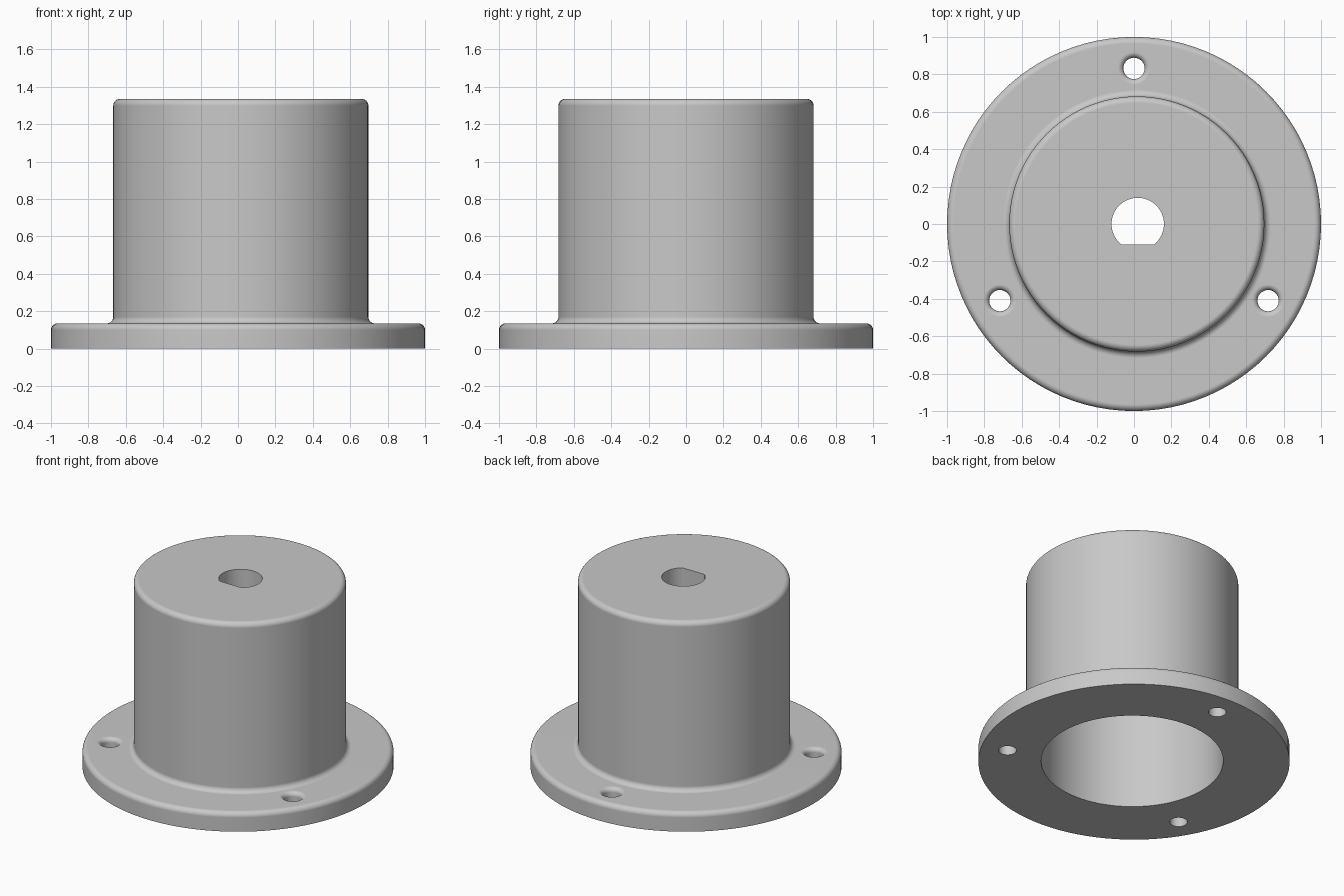
import bpy
import math

if "Cube" in bpy.data.objects:
    bpy.data.objects.remove(bpy.data.objects["Cube"], do_unlink=True)

TAU = math.tau
BODY_X = 0.015
FLANGE_TOP, HEIGHT = 0.135, 1.335
FILLET = 0.035

grey = bpy.data.materials.new("light grey")
grey.use_nodes = True
colour = (0.58, 0.58, 0.58, 1)
grey.diffuse_color = colour
grey.node_tree.nodes["Principled BSDF"].inputs["Base Color"].default_value = colour


def arc(r, z, radius, start, end, cx, steps=6):
    """Rounded corner in a profile, as (radius, height, centre x)."""
    angles = [math.radians(start + (end - start) * i / steps) for i in range(steps + 1)]
    return [(r + radius * math.cos(a), z + radius * math.sin(a), cx) for a in angles]


def lathe(name, profile, segments, floor_y=None):
    """Spin a profile about z and cap both ends; floor_y flattens one side."""
    verts, faces = [], []
    for r, z, cx in profile:
        for i in range(segments):
            a = TAU * i / segments
            y = r * math.sin(a)
            if floor_y is not None:
                y = max(y, floor_y)
            verts.append((cx + r * math.cos(a), y, z))
    for k in range(len(profile) - 1):
        for i in range(segments):
            j = (i + 1) % segments
            a, b = k * segments, (k + 1) * segments
            faces.append((a + i, a + j, b + j, b + i))
    faces.append(tuple(reversed(range(segments))))
    last = (len(profile) - 1) * segments
    faces.append(tuple(range(last, last + segments)))
    mesh = bpy.data.meshes.new(name)
    mesh.from_pydata(verts, [], faces)
    mesh.materials.append(grey)
    obj = bpy.data.objects.new(name, mesh)
    bpy.context.collection.objects.link(obj)
    return obj


# Flange and hollow body in one outer profile
body_r = 0.682
outline = [(1, 0, 0)]
outline += arc(1 - FILLET, FLANGE_TOP - FILLET, FILLET, 0, 90, 0)
outline += arc(body_r + FILLET, FLANGE_TOP + FILLET, FILLET, 270, 180, BODY_X)
outline += arc(body_r - FILLET, HEIGHT - FILLET, FILLET, 0, 90, BODY_X)
housing = lathe("flanged_housing", outline, 96)

# Wide bore from below
cutters = [lathe("bore_cutter", [(0.585, -0.1, BODY_X), (0.585, HEIGHT - 0.16, BODY_X)], 96)]

# Shaft hole with one flat side
cutters.append(lathe("shaft_hole_cutter", [(0.14, 1, 0.02), (0.14, HEIGHT + 0.1, 0.02)], 64, -0.11))

# Three screw holes with rounded upper rims
hole_r, rim = 0.057, 0.03
hole = [(hole_r, -0.1, 0)]
hole += arc(hole_r + rim, FLANGE_TOP - rim, rim, 180, 90, 0)
hole.append((hole_r + rim, FLANGE_TOP + 0.02, 0))
for i in range(3):
    a = TAU * (1 / 4 + i / 3)
    cutter = lathe("screw_hole_cutter", hole, 32)
    cutter.location = (0.828 * math.cos(a), 0.004 + 0.828 * math.sin(a), 0)
    cutters.append(cutter)

bpy.context.view_layer.objects.active = housing
for cutter in cutters:
    cutter.hide_render = True
    cut = housing.modifiers.new("cut", "BOOLEAN")
    cut.operation = "DIFFERENCE"
    cut.solver = "EXACT"
    cut.object = cutter
    bpy.ops.object.modifier_apply(modifier=cut.name)
for cutter in cutters:
    bpy.data.objects.remove(cutter, do_unlink=True)

# Smooth rounds, flat faces kept flat
bpy.ops.object.select_all(action="DESELECT")
housing.select_set(True)
bpy.ops.object.shade_smooth_by_angle(angle=math.radians(30))
weighted = housing.modifiers.new("flat_faces", "WEIGHTED_NORMAL")
weighted.keep_sharp = True
